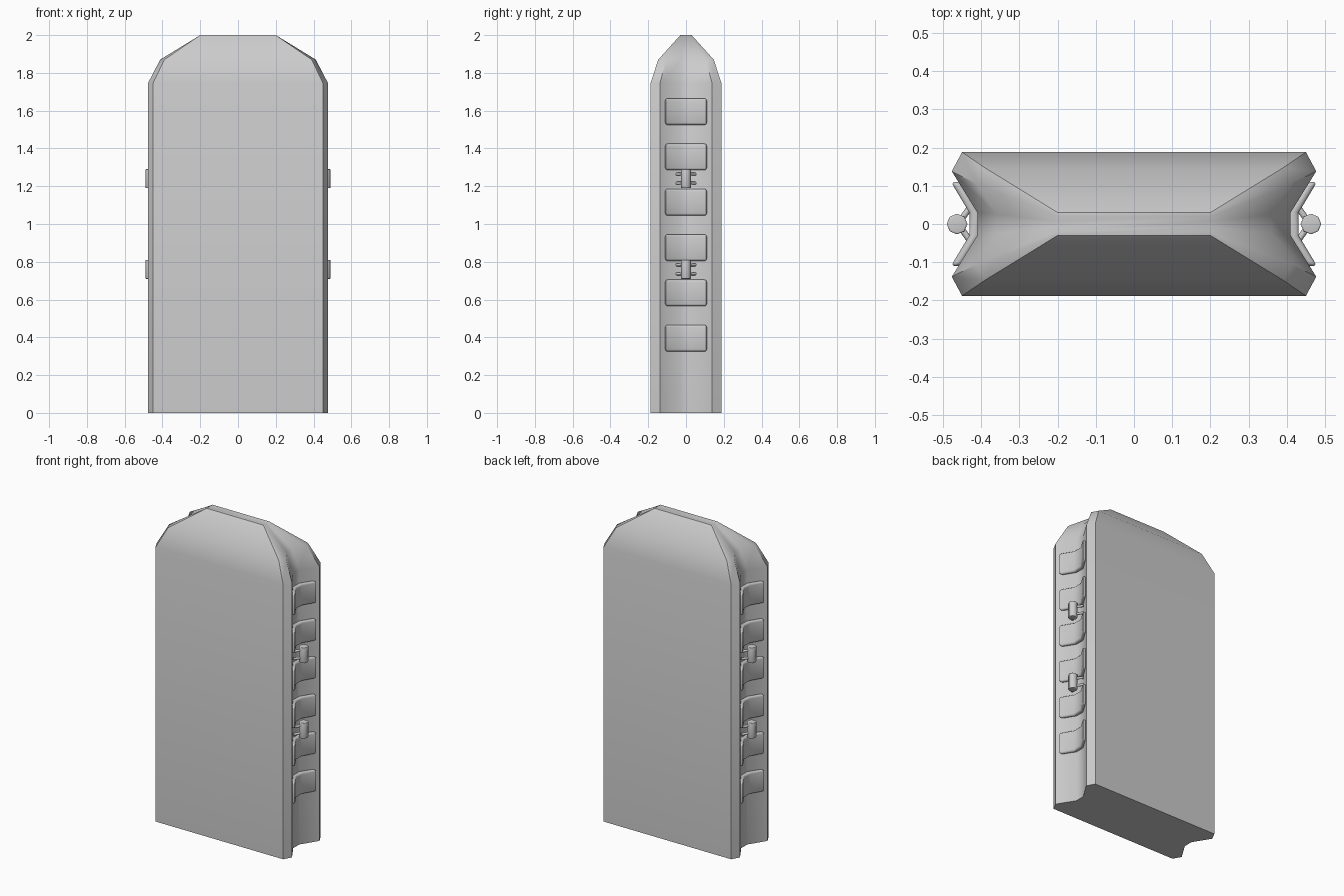
import bpy, bmesh, math
from mathutils import Vector

cube = bpy.data.objects.get("Cube")
if cube:
    bpy.data.objects.remove(cube, do_unlink=True)

GREY = 0.6
grey = bpy.data.materials.new("plain grey")
grey.use_nodes = True
grey.diffuse_color = (GREY, GREY, GREY, 1)
grey.node_tree.nodes["Principled BSDF"].inputs["Base Color"].default_value = (GREY, GREY, GREY, 1)


def finish(name, bm, angle, bevel=0):
    """Turn a bmesh into a smooth-by-angle object, optionally bevelled."""
    bmesh.ops.recalc_face_normals(bm, faces=bm.faces)
    mesh = bpy.data.meshes.new(name)
    bm.to_mesh(mesh)
    bm.free()
    mesh.materials.append(grey)
    ob = bpy.data.objects.new(name, mesh)
    bpy.context.collection.objects.link(ob)
    bpy.ops.object.select_all(action="DESELECT")
    ob.select_set(True)
    bpy.context.view_layer.objects.active = ob
    if bevel:
        mod = ob.modifiers.new("rounded", "BEVEL")
        mod.width = bevel
        mod.segments = 3
        mod.limit_method = "ANGLE"
        mod.angle_limit = math.radians(50)
        bpy.ops.object.modifier_apply(modifier="rounded")
    bpy.ops.object.shade_smooth_by_angle(angle=math.radians(angle))
    return ob


def loft(rings):
    """Skin closed rings of equal length, with a cap at each end."""
    bm = bmesh.new()
    rows = [[bm.verts.new(p) for p in ring] for ring in rings]
    n = len(rows[0])
    for low, high in zip(rows, rows[1:]):
        for i in range(n):
            j = (i + 1) % n
            bm.faces.new((low[i], low[j], high[j], high[i]))
    bm.faces.new(rows[0][::-1])
    bm.faces.new(rows[-1])
    return bm


def plan_ring(quarter, z):
    """Mirror corner, rib and groove points into a whole plan outline."""
    right = [(x, -y) for x, y in quarter] + quarter[::-1]
    left = [(-x, -y) for x, y in right]
    return [(x, y, z) for x, y in right + left]


# Slab with grooved ends and a tapering crown
base = [(0.45, 0.188), (0.477, 0.138), (0.41, 0.03)]
shoulder = [(0.39, 0.147), (0.412, 0.105), (0.36, 0.025)]
crown = [(0.2, 0.03), (0.2, 0.02), (0.2, 0.006)]
finish("slab_body", loft([plan_ring(base, 0), plan_ring(base, 1.745),
                          plan_ring(shoulder, 1.87), plan_ring(crown, 2.0)]), 40)


def rod(bm, start, end, radius, sides):
    a, b = Vector(start), Vector(end)
    axis = b - a
    matrix = axis.to_track_quat("Z", "Y").to_matrix().to_4x4()
    matrix.translation = (a + b) / 2
    bmesh.ops.create_cone(bm, cap_ends=True, segments=sides, radius1=radius,
                          radius2=radius, depth=axis.length, matrix=matrix)


# Folded pads lining each groove, with hinge pins between some of them
outer = [(0.479, 0.11), (0.431, 0.03), (0.431, -0.03), (0.479, -0.11)]
inner = [(0.452, -0.11), (0.402, -0.03), (0.402, 0.03), (0.452, 0.11)]
for side, label in ((1, "left"), (-1, "right")):
    for k in range(6):
        z = 0.395 + 0.24 * k
        rings = [[(side * x, y, h) for x, y in outer + inner]
                 for h in (z - 0.07, z + 0.07)]
        finish(f"{label}_pad_{k + 1}", loft(rings), 40, bevel=0.012)
    for k, z in enumerate((0.76, 1.24)):
        bm = bmesh.new()
        rod(bm, (side * 0.463, 0, z - 0.05), (side * 0.463, 0, z + 0.05), 0.027, 8)
        finish(f"{label}_hinge_pin_{k + 1}", bm, 50, bevel=0.004)
        bm = bmesh.new()
        for y in (-0.05, 0.05):
            for h in (-0.024, 0.024):
                rod(bm, (side * 0.46, 0, z + h), (side * 0.425, y, z + h), 0.008, 8)
        finish(f"{label}_hinge_pegs_{k + 1}", bm, 50)
